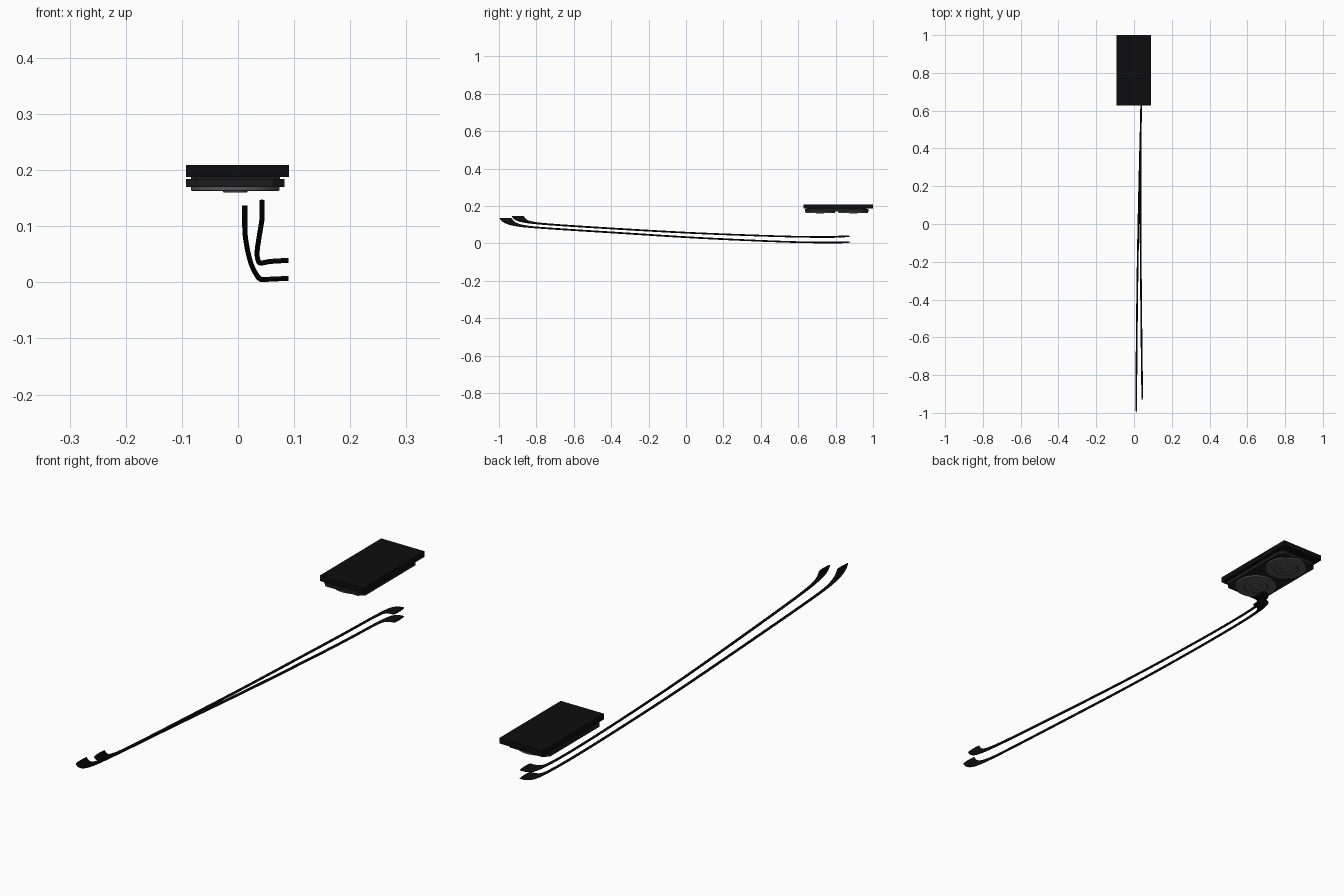
import bpy, bmesh, math

if "Cube" in bpy.data.objects:
    bpy.data.objects.remove(bpy.data.objects["Cube"])

def mat(name, v):
    m = bpy.data.materials.new(name)
    m.diffuse_color = (v, v, v, 1)
    m.use_nodes = True
    m.node_tree.nodes["Principled BSDF"].inputs["Base Color"].default_value = m.diffuse_color
    return m

BLACK, DARK, GREY = mat("black", .004), mat("dark", .012), mat("grey", .09)

def finish(name, bm, m):
    bmesh.ops.recalc_face_normals(bm, faces=bm.faces)
    me = bpy.data.meshes.new(name)
    bm.to_mesh(me)
    bm.free()
    ob = bpy.data.objects.new(name, me)
    bpy.context.collection.objects.link(ob)
    me.materials.append(m)
    return ob

# Slab between two corners, with optional chamfered plan corners
def slab(name, x0, x1, y0, y1, z0, z1, m, c=0):
    if c:
        pts = [(x0+c, y0), (x1-c, y0), (x1, y0+c), (x1, y1-c),
               (x1-c, y1), (x0+c, y1), (x0, y1-c), (x0, y0+c)]
    else:
        pts = [(x0, y0), (x1, y0), (x1, y1), (x0, y1)]
    bm = bmesh.new()
    f = bm.faces.new([bm.verts.new((x, y, z0)) for x, y in pts])
    r = bmesh.ops.extrude_face_region(bm, geom=[f])
    for v in r["geom"]:
        if isinstance(v, bmesh.types.BMVert):
            v.co.z = z1
    return finish(name, bm, m)

# Turned part from a radius/height profile
def lathe(name, profile, x, y, m, n=48):
    bm = bmesh.new()
    vs = [bm.verts.new((r, 0, z)) for r, z in profile]
    es = [bm.edges.new(p) for p in zip(vs, vs[1:])]
    bmesh.ops.spin(bm, geom=vs + es, axis=(0, 0, 1), cent=(0, 0, 0),
                   angle=2*math.pi, steps=n, use_duplicate=False)
    bmesh.ops.remove_doubles(bm, verts=bm.verts, dist=1e-5)
    ob = finish(name, bm, m)
    ob.location = (x, y, 0)
    bpy.context.view_layer.objects.active = ob
    ob.select_set(True)
    bpy.ops.object.shade_smooth_by_angle(angle=math.radians(30))
    ob.select_set(False)

# Cover, recessed neck and housing
slab("cover", -.093, .091, .628, 1.0, .188, .209, BLACK)
slab("neck", -.084, .075, .645, .965, .183, .189, DARK)
slab("housing", -.093, .083, .635, .975, .170, .184, DARK, .02)

# Two round discs with centre hubs below the housing
for i, y in enumerate((.717, .895)):
    lathe(f"disc_{i}", [(0, .172), (.079, .172), (.079, .164), (.076, .163),
                        (.046, .163), (.044, .1645), (0, .1645)], -.005, y, GREY)
    lathe(f"hub_{i}", [(0, .166), (.022, .166), (.022, .161), (.020, .160),
                       (0, .160)], -.005, y, GREY, 32)

# Two cables: round tubes stretched along y, giving broad flat ends
S = 7.5
def cable(name, pts):
    cu = bpy.data.curves.new(name, "CURVE")
    cu.dimensions = "3D"
    cu.bevel_depth = .0045
    cu.bevel_resolution = 3
    cu.use_fill_caps = True
    sp = cu.splines.new("NURBS")
    sp.points.add(len(pts) - 1)
    for p, (x, y, z) in zip(sp.points, pts):
        p.co = (x, y / S, z, 1)
    sp.order_u = 3
    sp.use_endpoint_u = True
    sp.resolution_u = 8
    cu.materials.append(BLACK)
    ob = bpy.data.objects.new(name, cu)
    bpy.context.collection.objects.link(ob)
    ob.scale.y = S

cable("lower_cable", [(.012, -.965, .137), (.012, -.958, .118), (.012, -.90, .094),
    (.013, -.75, .081), (.017, -.35, .056), (.023, 0, .033), (.030, .3, .018),
    (.038, .6, .006), (.044, .80, .0045), (.060, .845, .006), (.090, .845, .007)])
cable("upper_cable", [(.043, -.90, .147), (.043, -.893, .130), (.043, -.85, .113),
    (.041, -.73, .101), (.037, -.35, .077), (.034, 0, .057), (.034, .3, .045),
    (.037, .6, .035), (.042, .80, .034), (.058, .845, .038), (.090, .845, .039)])
